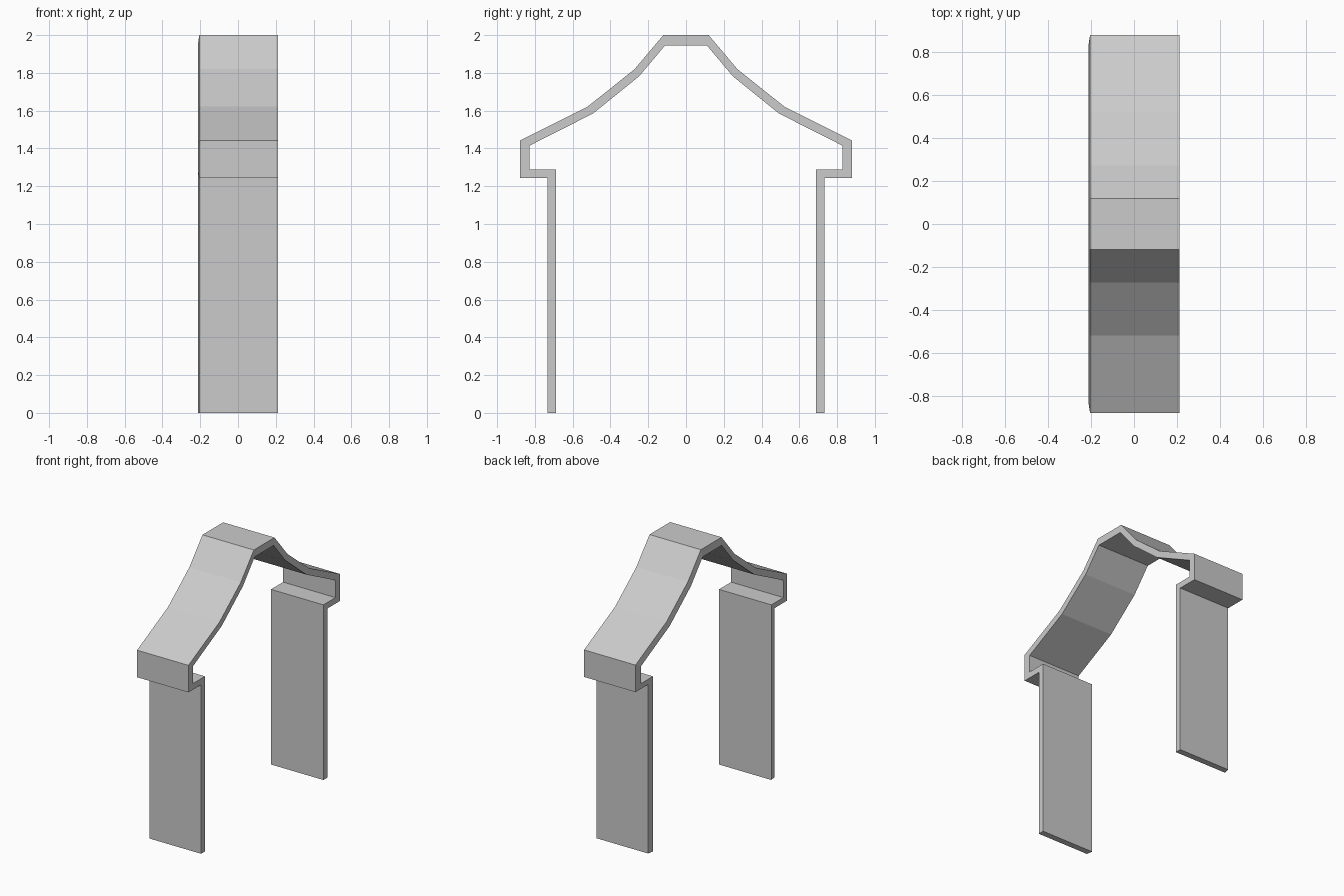
import bpy
import bmesh

cube = bpy.data.objects.get("Cube")
if cube:
    bpy.data.objects.remove(cube, do_unlink=True)

grey = bpy.data.materials.new("light_grey")
colour = (0.6, 0.6, 0.6, 1.0)
grey.diffuse_color = colour
grey.use_nodes = True
for node in grey.node_tree.nodes:
    if node.type == 'BSDF_PRINCIPLED':
        node.inputs["Base Color"].default_value = colour

# Half profiles of the bent strip (y, z), from foot to roof ridge
OUTER = [(0.733, 0), (0.733, 1.243), (0.88, 1.243), (0.88, 1.442),
         (0.52, 1.622), (0.272, 1.82), (0.12, 2.0)]
INNER = [(0.688, 0), (0.688, 1.288), (0.828, 1.288), (0.828, 1.415),
         (0.492, 1.585), (0.248, 1.782), (0.11, 1.946)]
RIGHT, LEFT = -0.213, 0.213
OUTER_RIGHT = -0.205   # the right rim slants slightly outward on the inside


def full_profile(half):
    """Mirror a half profile so it runs from the front foot to the back foot."""
    return [(-y, z) for y, z in half] + [(y, z) for y, z in reversed(half)]


# Archway strip: a quad section swept along the profile, capped at both feet
bm = bmesh.new()
rings = []
for (oy, oz), (iy, iz) in zip(full_profile(OUTER), full_profile(INNER)):
    section = [(OUTER_RIGHT, oy, oz), (LEFT, oy, oz),
               (LEFT, iy, iz), (RIGHT, iy, iz)]
    rings.append([bm.verts.new(p) for p in section])
for a, b in zip(rings, rings[1:]):
    for i in range(4):
        j = (i + 1) % 4
        bm.faces.new((a[i], a[j], b[j], b[i]))
bm.faces.new(rings[0])
bm.faces.new(rings[-1])
bmesh.ops.recalc_face_normals(bm, faces=bm.faces)

mesh = bpy.data.meshes.new("gabled_archway")
bm.to_mesh(mesh)
bm.free()
mesh.materials.append(grey)
archway = bpy.data.objects.new("gabled_archway", mesh)
bpy.context.scene.collection.objects.link(archway)
